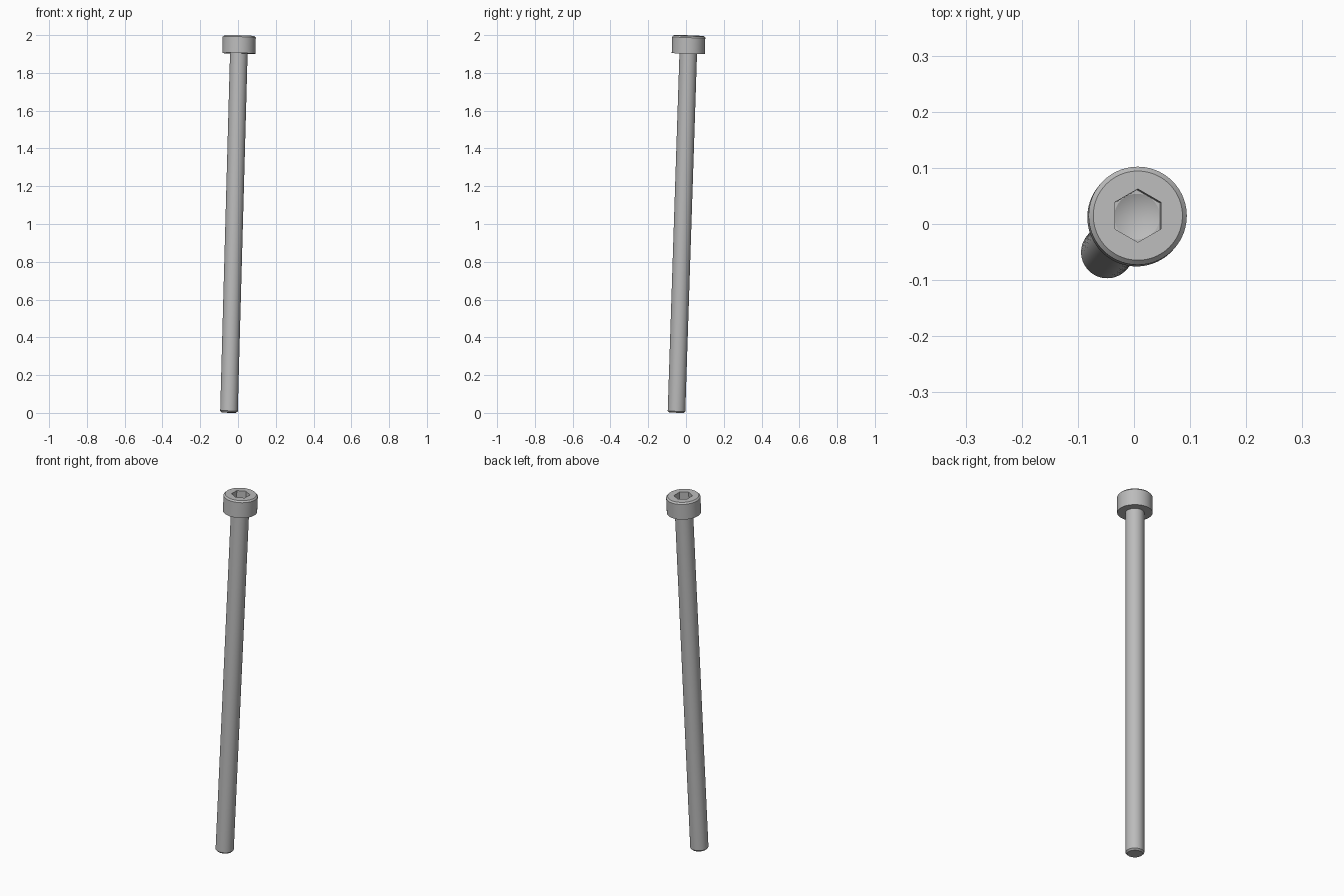
import bpy, bmesh, math
from mathutils import Vector

cube = bpy.data.objects.get("Cube")
if cube:
    bpy.data.objects.remove(cube, do_unlink=True)

SIDES = 72
LENGTH, HEAD_H = 1.997, 0.094
SHAFT_R, HEAD_R = 0.0465, 0.0875
HEX_R = 0.0475
HEX_IN = HEX_R * math.cos(math.pi / 6)
FOOT = Vector((-0.048, -0.0505, 0.0017))
AXIS = Vector((0.0275, 0.0328, 1))

steel = bpy.data.materials.new("steel grey")
steel.use_nodes = True
colour = (0.5, 0.5, 0.5, 1)
steel.diffuse_color = colour
steel.node_tree.nodes["Principled BSDF"].inputs["Base Color"].default_value = colour


def radius_at(r, a):
    """A radius of 'hex' follows a hexagon with a corner at +y."""
    if r != "hex":
        return r
    off = (a - math.pi / 2) % (math.pi / 3) - math.pi / 6
    return HEX_IN / math.cos(off)


def lathe(name, profile):
    """Spin (radius, height) points around the tilted axis; radius 0 is a pole."""
    bm = bmesh.new()
    rings = []
    for r, z in profile:
        if r == 0:
            rings.append([bm.verts.new((0, 0, z))] * SIDES)
            continue
        ring = []
        for i in range(SIDES):
            a = math.tau * i / SIDES
            d = radius_at(r, a)
            ring.append(bm.verts.new((d * math.cos(a), d * math.sin(a), z)))
        rings.append(ring)
    for low, high in zip(rings, rings[1:]):
        for i in range(SIDES):
            j = (i + 1) % SIDES
            corners = dict.fromkeys((low[i], low[j], high[j], high[i]))
            bm.faces.new(list(corners))
    bmesh.ops.recalc_face_normals(bm, faces=bm.faces)
    mesh = bpy.data.meshes.new(name)
    bm.to_mesh(mesh)
    bm.free()
    mesh.materials.append(steel)
    obj = bpy.data.objects.new(name, mesh)
    bpy.context.collection.objects.link(obj)
    # Lean the part along the axis
    obj.rotation_mode = "QUATERNION"
    obj.rotation_quaternion = Vector((0, 0, 1)).rotation_difference(AXIS)
    obj.location = FOOT
    bpy.ops.object.select_all(action="DESELECT")
    obj.select_set(True)
    bpy.context.view_layer.objects.active = obj
    bpy.ops.object.shade_smooth_by_angle(angle=math.radians(25))
    return obj


# Long shaft with a chamfered tip
seat = LENGTH - HEAD_H
lathe("shaft", [(0, 0), (SHAFT_R - 0.008, 0), (SHAFT_R, 0.008), (SHAFT_R, seat + 0.01)])

# Cylindrical head with a bevelled rim and a hex socket ending in a drill cone
floor = LENGTH - 0.05
lathe("socket_head", [
    (SHAFT_R - 0.002, seat), (HEAD_R, seat), (HEAD_R, LENGTH - 0.008),
    (HEAD_R - 0.008, LENGTH), ("hex", LENGTH), ("hex", floor),
    (HEX_IN - 0.0005, floor), (0, floor - 0.02)])
